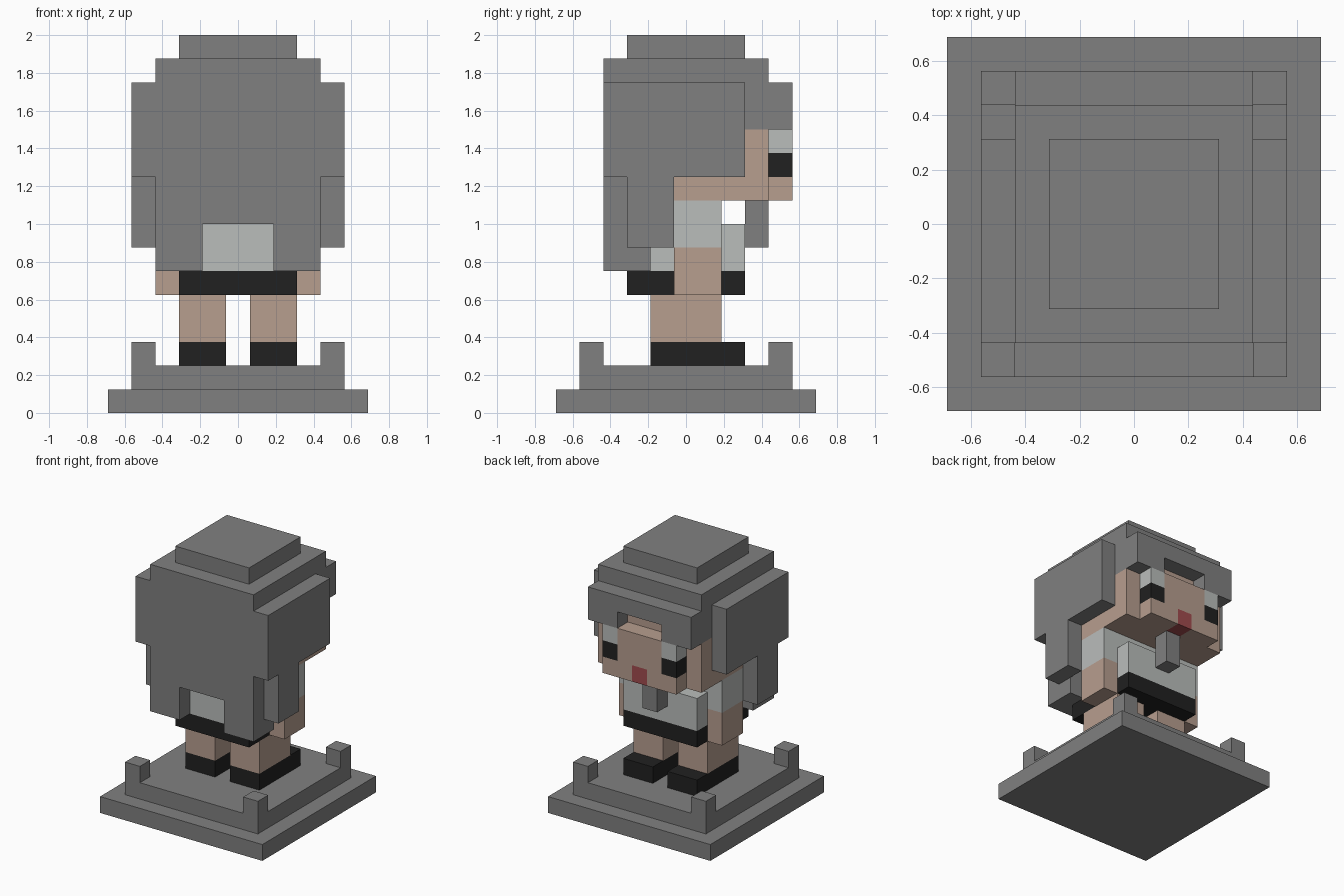
import bpy, bmesh
from mathutils import Vector
from itertools import product

old = bpy.data.objects.get("Cube")
if old:
    bpy.data.objects.remove(old, do_unlink=True)

UNIT = 0.125   # edge of one block
SPAN = 11      # blocks across the base


def material(name, r, g, b):
    m = bpy.data.materials.new(name)
    m.use_nodes = True
    m.diffuse_color = (r, g, b, 1)
    m.node_tree.nodes["Principled BSDF"].inputs["Base Color"].default_value = (r, g, b, 1)
    return m


grey = material("stone grey", 0.216, 0.216, 0.216)
skin = material("skin", 0.474, 0.342, 0.275)
white = material("off white", 0.491, 0.509, 0.497)
black = material("soft black", 0.015, 0.015, 0.015)
red = material("mouth red", 0.352, 0.07, 0.076)

taken = set()  # blocks already owned by an earlier part


def mirror(box):
    (x0, y0, z0), (x1, y1, z1) = box
    return (SPAN - x1, y0, z0), (SPAN - x0, y1, z1)


def part(name, mat, *boxes, both=False):
    """Fill boxes with blocks and build only their outer skin as one mesh."""
    if both:
        boxes = boxes + tuple(mirror(b) for b in boxes)
    cells = set()
    for lo, hi in boxes:
        cells |= set(product(*(range(a, b) for a, b in zip(lo, hi))))
    cells -= taken
    taken.update(cells)

    bm = bmesh.new()
    corners = {}

    def vert(p):
        if p not in corners:
            corners[p] = bm.verts.new(
                Vector((p[0] - SPAN / 2, p[1] - SPAN / 2, p[2])) * UNIT)
        return corners[p]

    for cell in sorted(cells):
        for axis, side in product(range(3), (0, 1)):
            near = list(cell)
            near[axis] += 2 * side - 1
            if tuple(near) in cells:
                continue
            ring = []
            for u, v in ((0, 0), (1, 0), (1, 1), (0, 1)):
                p = list(cell)
                p[axis] += side
                p[(axis + 1) % 3] += u
                p[(axis + 2) % 3] += v
                ring.append(vert(tuple(p)))
            bm.faces.new(ring if side else ring[::-1])
    bm.normal_update()
    bmesh.ops.dissolve_limit(bm, angle_limit=0.01, verts=bm.verts, edges=bm.edges)
    mesh = bpy.data.meshes.new(name)
    bm.to_mesh(mesh)
    bm.free()
    mesh.materials.append(mat)
    bpy.context.collection.objects.link(bpy.data.objects.new(name, mesh))


# Stand with corner posts
part("base_slab", grey, ((0, 0, 0), (11, 11, 1)))
part("base_step", grey, ((1, 1, 1), (10, 10, 2)))
part("corner_posts", grey, ((1, 1, 2), (2, 2, 3)), ((1, 9, 2), (2, 10, 3)), both=True)

# Legs and clothes
part("shoes", black, ((3, 4, 2), (5, 8, 3)), both=True)
part("legs", skin, ((3, 4, 3), (5, 7, 5)), both=True)
part("skirt", black, ((3, 3, 5), (8, 8, 6)))
part("shirt", white, ((3, 3, 6), (8, 8, 8)), ((3, 4, 8), (8, 7, 9)))
part("neck_tie", grey, ((5, 8, 7), (6, 9, 9)))

# Arms
part("hands", skin, ((2, 5, 5), (3, 7, 7)), both=True)
part("sleeves", white, ((2, 5, 7), (3, 7, 9)), both=True)

# Face
part("mouth", red, ((5, 9, 9), (6, 10, 10)))
part("pupils", black, ((3, 9, 10), (4, 10, 11)), both=True)
part("eye_whites", white, ((3, 9, 11), (4, 10, 12)), both=True)
part("head", skin,
     ((2, 3, 9), (9, 9, 12)),
     ((4, 8, 12), (7, 9, 13)),
     ((3, 9, 9), (8, 10, 12)))

# Hair
part("hair_cap", grey,
     ((3, 3, 15), (8, 8, 16)),
     ((2, 2, 14), (9, 9, 15)),
     ((2, 2, 12), (9, 9, 14)))
part("hair_fringe", grey, ((2, 9, 13), (9, 10, 14)),
     ((2, 9, 12), (4, 10, 13)), ((7, 9, 12), (9, 10, 13)))
part("hair_back", grey, ((2, 2, 8), (9, 3, 12)),
     ((2, 2, 6), (4, 3, 8)), ((7, 2, 6), (9, 3, 8)),
     ((2, 3, 6), (3, 4, 9)), ((8, 3, 6), (9, 4, 9)))
part("hair_sides", grey, ((1, 2, 10), (2, 8, 14)),
     ((1, 3, 7), (2, 5, 10)), both=True)
